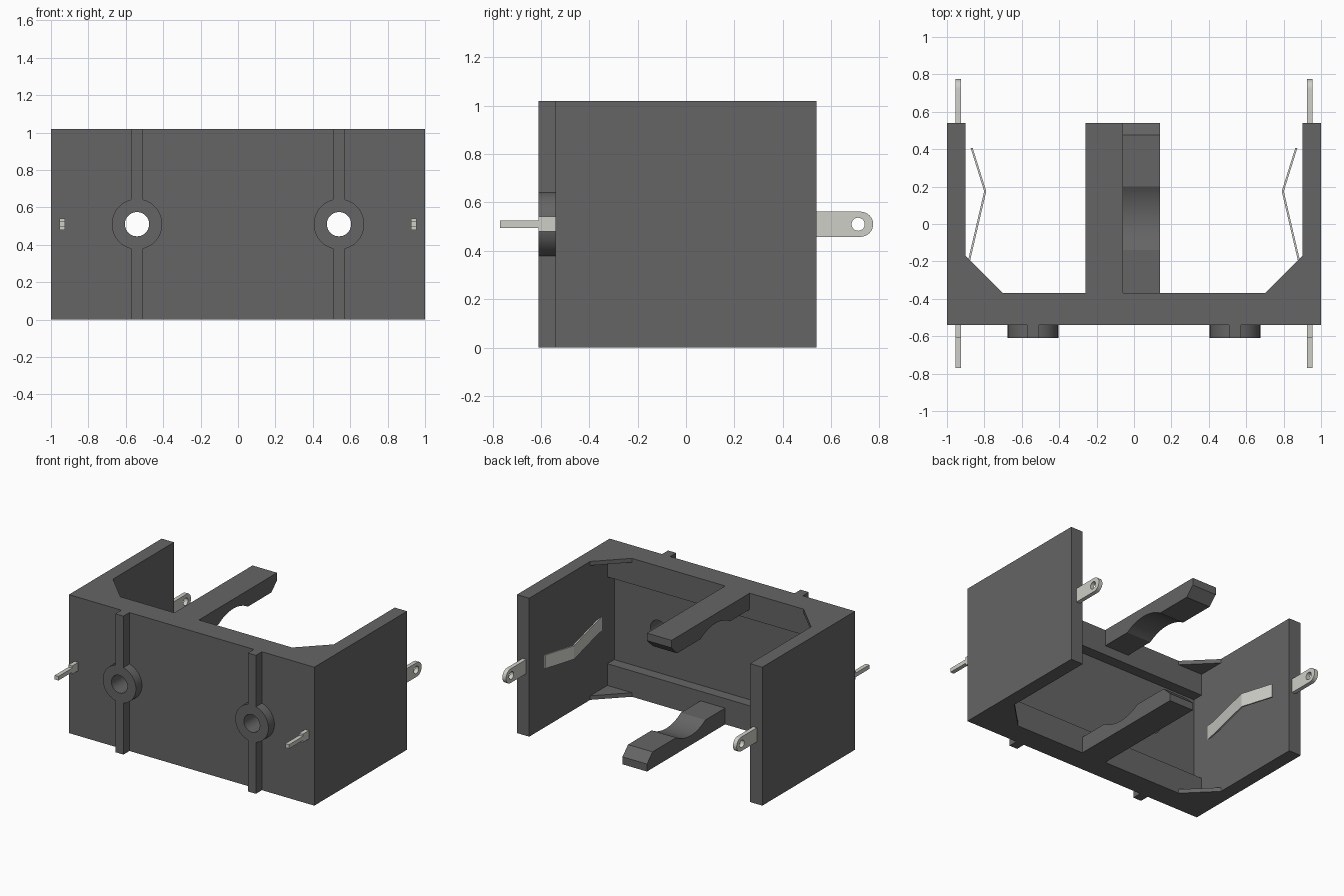
import bpy, bmesh, math
from mathutils import Vector

if "Cube" in bpy.data.objects:
    bpy.data.objects.remove(bpy.data.objects["Cube"])

H = 1.02
MID = H / 2


def material(name, rgb):
    m = bpy.data.materials.new(name)
    m.diffuse_color = (*rgb, 1)
    m.use_nodes = True
    m.node_tree.nodes["Principled BSDF"].inputs["Base Color"].default_value = m.diffuse_color
    return m


PLASTIC = material("dark_plastic", (0.13, 0.13, 0.13))
METAL = material("pale_metal", (0.62, 0.62, 0.58))


def prism(name, pts, axis, lo, hi, mat=PLASTIC):
    """Extrude a 2D outline along an axis; outline is in the other two axes, in order."""
    def place(p, d):
        c = list(p)
        c.insert("xyz".index(axis), d)
        return Vector(c)
    bm = bmesh.new()
    a = [bm.verts.new(place(p, lo)) for p in pts]
    b = [bm.verts.new(place(p, hi)) for p in pts]
    n = len(pts)
    bm.faces.new(a)
    bm.faces.new(b)
    for i in range(n):
        bm.faces.new((a[i], a[(i + 1) % n], b[(i + 1) % n], b[i]))
    bmesh.ops.recalc_face_normals(bm, faces=bm.faces)
    me = bpy.data.meshes.new(name)
    bm.to_mesh(me)
    bm.free()
    me.materials.append(mat)
    ob = bpy.data.objects.new(name, me)
    bpy.context.collection.objects.link(ob)
    return ob


def rect(a0, a1, b0, b1):
    return [(a0, b0), (a1, b0), (a1, b1), (a0, b1)]


def arc(cx, cy, r, start, end, n):
    return [(cx + r * math.cos(math.radians(start + (end - start) * i / n)),
             cy + r * math.sin(math.radians(start + (end - start) * i / n)))
            for i in range(n + 1)]


def activate(ob):
    bpy.ops.object.select_all(action='DESELECT')
    ob.select_set(True)
    bpy.context.view_layer.objects.active = ob


def drill(ob, axis, ca, cb, r):
    cutter = prism("cutter", arc(ca, cb, r, 0, 360, 40)[:-1], axis, -1.5, 1.5)
    cutter.hide_render = True
    mod = ob.modifiers.new("hole", 'BOOLEAN')
    mod.operation = 'DIFFERENCE'
    mod.solver = 'EXACT'
    mod.object = cutter
    activate(ob)
    bpy.ops.object.modifier_apply(modifier=mod.name)
    bpy.data.objects.remove(cutter)


def smooth(ob):
    activate(ob)
    bpy.ops.object.shade_smooth_by_angle(angle=math.radians(25))


# Front plate, recessed on its inner side between two rims
plate = prism("front_plate", [(-.54, 0), (-.37, 0), (-.37, .19), (-.45, .19),
                              (-.45, .83), (-.37, .83), (-.37, H), (-.54, H)], 'x', -.9, .9)
for s in (-1, 1):
    drill(plate, 'y', s * .54, MID, .065)
smooth(plate)

# Arms with a shallow cradle and a bevelled tip; the upper one is flipped
r, dip, half = .314, .05, .17
ang = math.degrees(math.asin(half / r))
cradle = arc(.03, .12 - dip + r, r, -90 + ang, -90 - ang, 16)
arm = [(-.37, 0), (.54, 0), (.54, .055), (.475, .12)] + cradle + [(-.37, .12)]
smooth(prism("lower_arm", arm, 'x', -.06, .14))
smooth(prism("upper_arm", [(y, H - z) for y, z in arm], 'x', -.26, -.06))

for s, side in ((-1, "left"), (1, "right")):
    # Side wall and thin corner gussets
    prism(side + "_wall", rect(s * .9, s, -.54, .54), 'z', 0, H)
    tri = [(s * .9, -.17), (s * .7, -.37), (s * .9, -.37)]
    prism(side + "_lower_gusset", tri, 'z', 0, .03)
    prism(side + "_upper_gusset", tri, 'z', H - .03, H)

    # Front rib that widens into a ring around the mounting hole
    R, w = .135, .033
    a = math.degrees(math.asin(w / R))
    cx = s * .54
    outline = ([(cx + w, H)] + [(cx - w, H)]
               + arc(cx, MID, R, 90 + a, 270 - a, 24)
               + [(cx - w, 0), (cx + w, 0)]
               + arc(cx, MID, R, 270 + a, 450 - a, 24))
    rib = prism(side + "_mounting_rib", outline, 'y', -.61, -.54)
    drill(rib, 'y', cx, MID, .065)
    smooth(rib)

    # Rear solder tab with rounded end and eyelet
    x0, x1 = s * .925, s * .955
    tab = prism(side + "_solder_tab",
                [(.5, MID - .052)] + arc(.722, MID, .052, -90, 90, 16) + [(.5, MID + .052)],
                'x', x0, x1, METAL)
    drill(tab, 'x', .712, MID, .027)
    smooth(tab)

    # Stepped front pin
    prism(side + "_pin", [(-.5, MID - .031), (-.5, MID + .031), (-.61, MID + .031),
                          (-.61, MID + .015), (-.77, MID + .015), (-.77, MID - .015),
                          (-.61, MID - .015), (-.61, MID - .031)], 'x', x0, x1, METAL)

    # Bent contact spring
    path = [(.862, .405), (.79, .175), (.875, -.19), (.912, -.365)]
    strip = path + [(x + .011, y) for x, y in reversed(path)]
    prism(side + "_contact_spring", [(s * x, y) for x, y in strip],
          'z', MID - .05, MID + .05, METAL)
